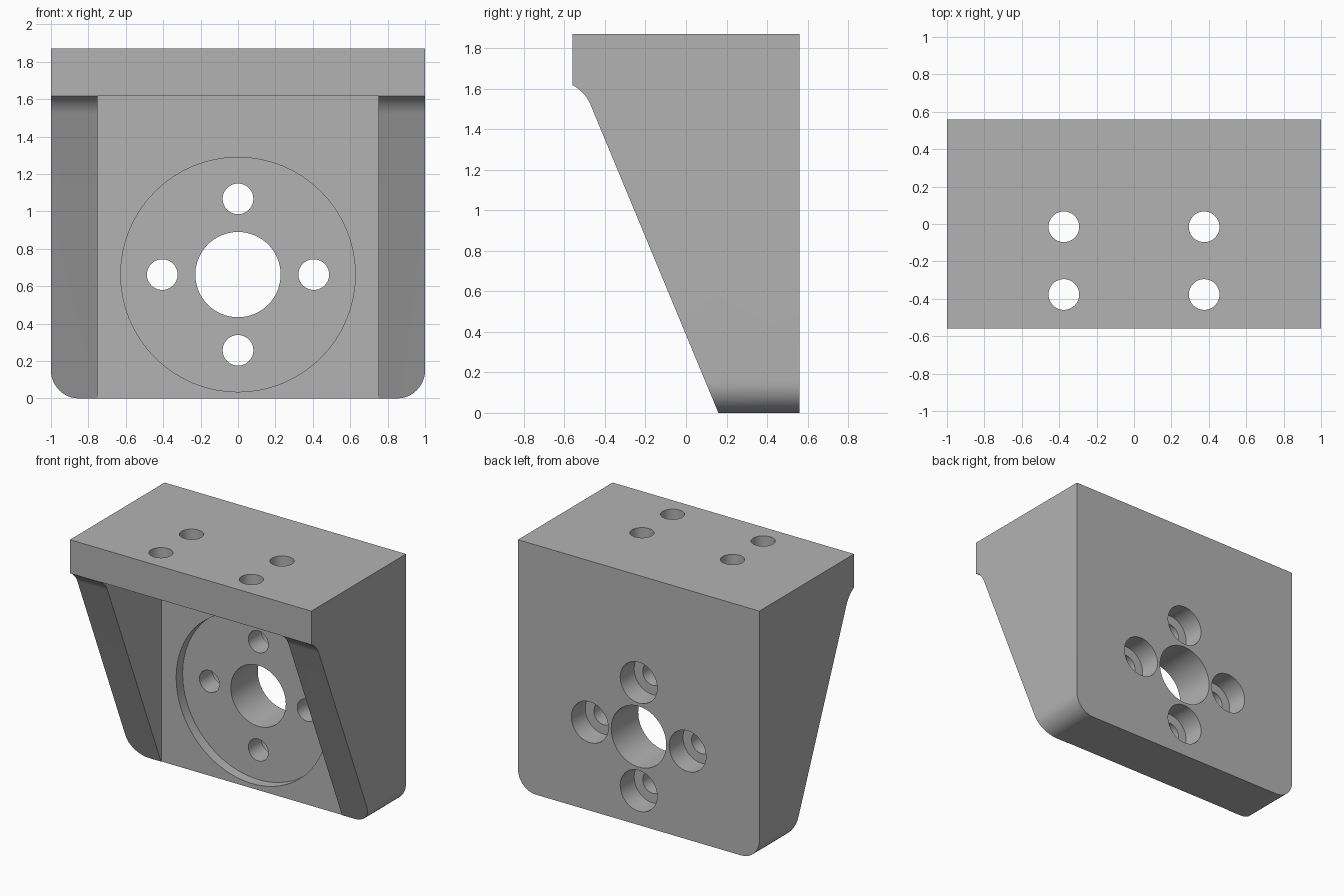
import bpy
import bmesh
from math import sin, cos, pi, radians
from mathutils import Matrix, Vector

cube = bpy.data.objects.get("Cube")
if cube:
    bpy.data.objects.remove(cube, do_unlink=True)

grey = bpy.data.materials.new("plain grey")
grey.use_nodes = True
colour = (0.45, 0.45, 0.45, 1)
grey.diffuse_color = colour
grey.node_tree.nodes["Principled BSDF"].inputs["Base Color"].default_value = colour


def finish(bm, name):
    bmesh.ops.recalc_face_normals(bm, faces=bm.faces)
    mesh = bpy.data.meshes.new(name)
    bm.to_mesh(mesh)
    bm.free()
    mesh.materials.append(grey)
    ob = bpy.data.objects.new(name, mesh)
    bpy.context.collection.objects.link(ob)
    return ob


def prism(name, points, sweep):
    bm = bmesh.new()
    face = bm.faces.new([bm.verts.new(p) for p in points])
    ext = bmesh.ops.extrude_face_region(bm, geom=[face])
    moved = [v for v in ext["geom"] if isinstance(v, bmesh.types.BMVert)]
    bmesh.ops.translate(bm, verts=moved, vec=sweep)
    return finish(bm, name)


def cylinder(name, radius, start, end):
    a, b = Vector(start), Vector(end)
    turn = (b - a).to_track_quat('Z', 'Y').to_matrix().to_4x4()
    bm = bmesh.new()
    bmesh.ops.create_cone(bm, cap_ends=True, segments=64, radius1=radius, radius2=radius,
                          depth=(b - a).length, matrix=Matrix.Translation((a + b) / 2) @ turn)
    return finish(bm, name)


def arc(u, v, radius, start, end, steps=12):
    angles = [radians(start + (end - start) * i / steps) for i in range(steps + 1)]
    return [(u + radius * cos(t), v + radius * sin(t)) for t in angles]


def combine(target, tool, operation='DIFFERENCE'):
    mod = target.modifiers.new("cut", 'BOOLEAN')
    mod.operation, mod.solver, mod.object = operation, 'EXACT', tool
    bpy.context.view_layer.objects.active = target
    bpy.ops.object.modifier_apply(modifier=mod.name)
    bpy.data.objects.remove(tool, do_unlink=True)


top, back, front = 1.87, 0.56, -0.56

# Side profile: tall back, top plate lip, concave fillet and sloping rib edge
profile = [(back, 0), (back, top), (front, top)]
profile += arc(-0.647, 1.449, 0.19, 62.5, 22.5) + [(0.16, 0)]
bracket = prism("motor_bracket", [(-1, y, z) for y, z in profile], (2, 0, 0))

# Rounded lower corners
outline = [(1.1, 2), (-1.1, 2), (-1.1, 1), (-1, 1)]
outline = [(-1.1, 2), (-1.1, 1), (-1, 1)] + arc(-0.85, 0.15, 0.15, 180, 270)
outline += arc(0.85, 0.15, 0.15, 270, 360) + [(1, 1), (1.1, 1), (1.1, 2)]
combine(bracket, prism("outline", [(x, -1, z) for x, z in outline], (0, 2, 0)), 'INTERSECT')

# Open pocket between the two ribs
pocket = [(-0.75, -1, -0.1), (0.75, -1, -0.1), (0.75, -1, 1.62), (-0.75, -1, 1.62)]
combine(bracket, prism("pocket", pocket, (0, 1.163, 0)))

# Round recess and central bore in the back plate
axis = 0.662
combine(bracket, cylinder("recess", 0.627, (0, 0, axis), (0, 0.24, axis)))
combine(bracket, cylinder("bore", 0.228, (0, 0, axis), (0, 1, axis)))

# Four bolt holes, counterbored from the back
for i in range(4):
    x, z = 0.405 * cos(i * pi / 2), axis + 0.405 * sin(i * pi / 2)
    combine(bracket, cylinder("bolt_hole", 0.082, (x, 0, z), (x, 1, z)))
    combine(bracket, cylinder("counterbore", 0.153, (x, 0.395, z), (x, 1, z)))

# Mounting holes through the top plate
for x in (-0.375, 0.375):
    for y in (-0.015, -0.377):
        combine(bracket, cylinder("mount_hole", 0.082, (x, y, 1.5), (x, y, 2)))

bpy.ops.object.select_all(action='DESELECT')
bracket.select_set(True)
bpy.context.view_layer.objects.active = bracket
bpy.ops.object.shade_smooth_by_angle(angle=radians(25))
